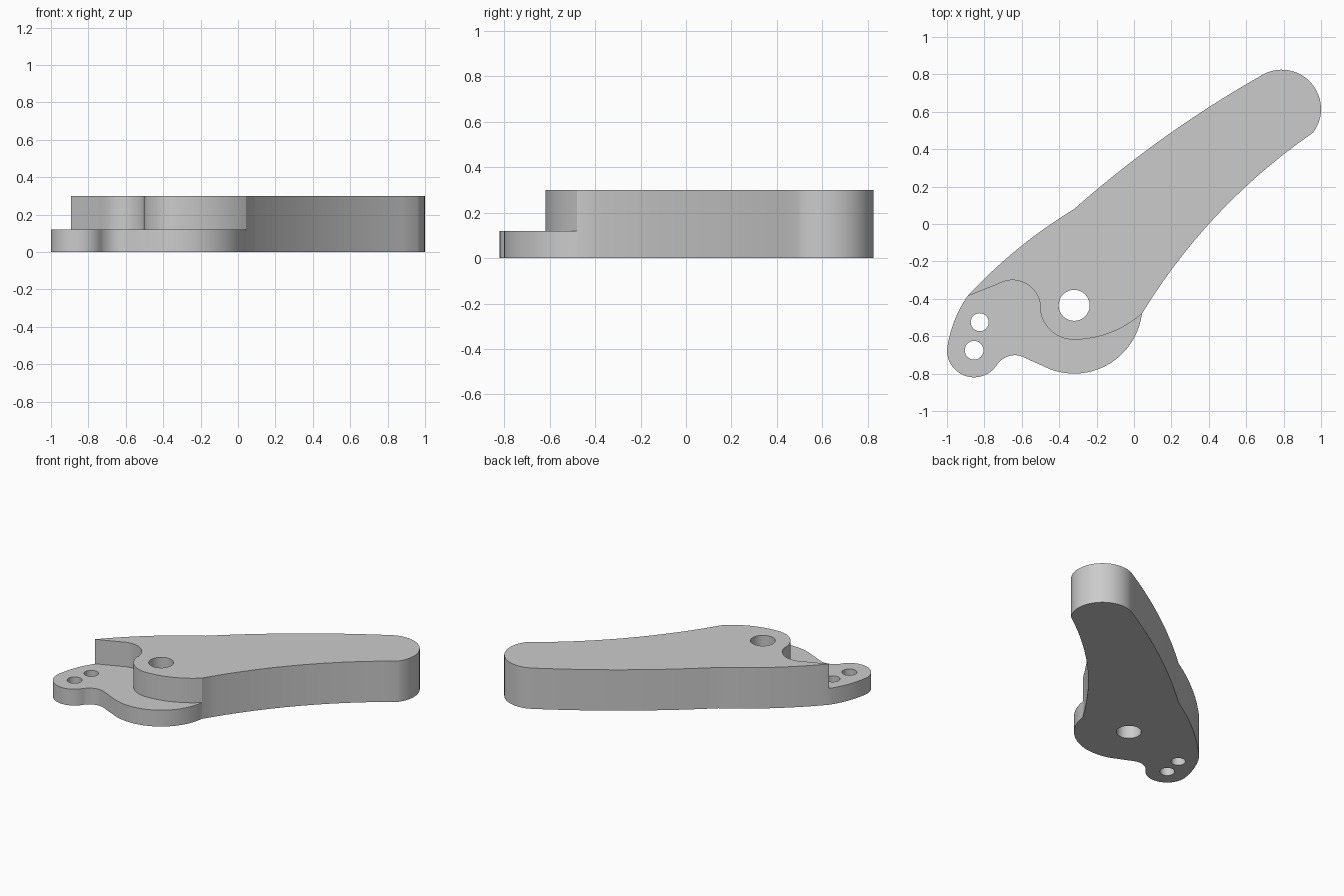
import bpy, bmesh, math
from mathutils import Vector

default = bpy.data.objects.get("Cube")
if default:
    bpy.data.objects.remove(default, do_unlink=True)

HEIGHT, STEP = 0.30, 0.12
PIVOT = (-0.32, -0.435)
LOBE = (-0.855, -0.675)

grey = bpy.data.materials.new("plain grey")
grey.use_nodes = True
colour = (0.6, 0.6, 0.6, 1)
grey.diffuse_color = colour
grey.node_tree.nodes["Principled BSDF"].inputs["Base Color"].default_value = colour


def sweep(centre, radius, start, end, n=14):
    """Points on a circle between two angles in degrees."""
    angles = [math.radians(start + (end - start) * i / n) for i in range(n + 1)]
    return [(centre[0] + radius * math.cos(a), centre[1] + radius * math.sin(a)) for a in angles]


def bow(a, via, b, n=14):
    """Gentle curve from a to b passing through via."""
    a, via, b = Vector(a), Vector(via), Vector(b)
    t = (via - a).length / ((via - a).length + (b - via).length)
    ctrl = (via - a * (1 - t) ** 2 - b * t ** 2) / (2 * t * (1 - t))
    steps = [i / n for i in range(n + 1)]
    return [tuple(a * (1 - s) ** 2 + ctrl * (2 * s * (1 - s)) + b * s * s) for s in steps]


def prism(name, outline, z0, z1):
    """Extrude a closed outline upwards."""
    points = []
    for p in outline:
        if not points or (Vector(p) - Vector(points[-1])).length > 0.004:
            points.append(p)
    if (Vector(points[0]) - Vector(points[-1])).length < 0.004:
        points.pop()
    bm = bmesh.new()
    face = bm.faces.new([bm.verts.new((x, y, z0)) for x, y in points])
    extruded = bmesh.ops.extrude_face_region(bm, geom=[face], use_keep_orig=True)
    top = [v for v in extruded["geom"] if isinstance(v, bmesh.types.BMVert)]
    bmesh.ops.translate(bm, verts=top, vec=(0, 0, z1 - z0))
    bmesh.ops.recalc_face_normals(bm, faces=bm.faces[:])
    mesh = bpy.data.meshes.new(name)
    bm.to_mesh(mesh)
    bm.free()
    mesh.materials.append(grey)
    obj = bpy.data.objects.new(name, mesh)
    bpy.context.collection.objects.link(obj)
    return obj


def cut(target, cutter):
    """Subtract the cutter from the target and discard it."""
    cutter.hide_render = True
    mod = target.modifiers.new("cut", "BOOLEAN")
    mod.operation, mod.solver, mod.object = "DIFFERENCE", "EXACT", cutter
    bpy.context.view_layer.objects.active = target
    bpy.ops.object.modifier_apply(modifier=mod.name)
    bpy.data.objects.remove(cutter, do_unlink=True)


# Lever body: rounded tip, back edge, lobe, hook, pivot boss, front edge
outline = sweep((0.79, 0.615), 0.21, -37, 117, 24)
outline += bow((0.695, 0.802), (0.2, 0.49), (-0.32, 0.08))
outline += bow((-0.32, 0.08), (-0.63, -0.14), (-0.89, -0.385))
outline += bow((-0.89, -0.385), (-0.965, -0.53), (-1.0, -0.675))
outline += sweep(LOBE, 0.145, 180, 331, 20)
outline += bow((-0.728, -0.745), (-0.65, -0.702), (-0.57, -0.722))
outline += sweep(PIVOT, 0.365, 250, 353, 20)
outline += bow((0.042, -0.48), (0.40, 0.0), (0.958, 0.489))
lever = prism("lever_body", outline, 0, HEIGHT)

# Lowered shelf at the lobe and around the pivot
shelf = [(-1.2, -0.5), (-0.893, -0.388)]
shelf += sweep((-0.65, -0.45), 0.15, 120, 0)
shelf += sweep(PIVOT, 0.184, 180, 270)
shelf += bow((-0.32, -0.619), (-0.13, -0.583), (0.045, -0.478))
shelf += [(0.2, -0.52), (0.2, -1), (-1.2, -1)]
cut(lever, prism("shelf_cutter", shelf, STEP, 0.5))

# Pivot hole and two small lobe holes
for centre, radius in ((PIVOT, 0.083), ((-0.825, -0.525), 0.048), (LOBE, 0.05)):
    cut(lever, prism("hole_cutter", sweep(centre, radius, 0, 360, 32), -0.1, 0.5))

# Smooth walls with crisp rims
bpy.ops.object.select_all(action="DESELECT")
lever.select_set(True)
bpy.context.view_layer.objects.active = lever
bpy.ops.object.shade_smooth_by_angle(angle=math.radians(25))
